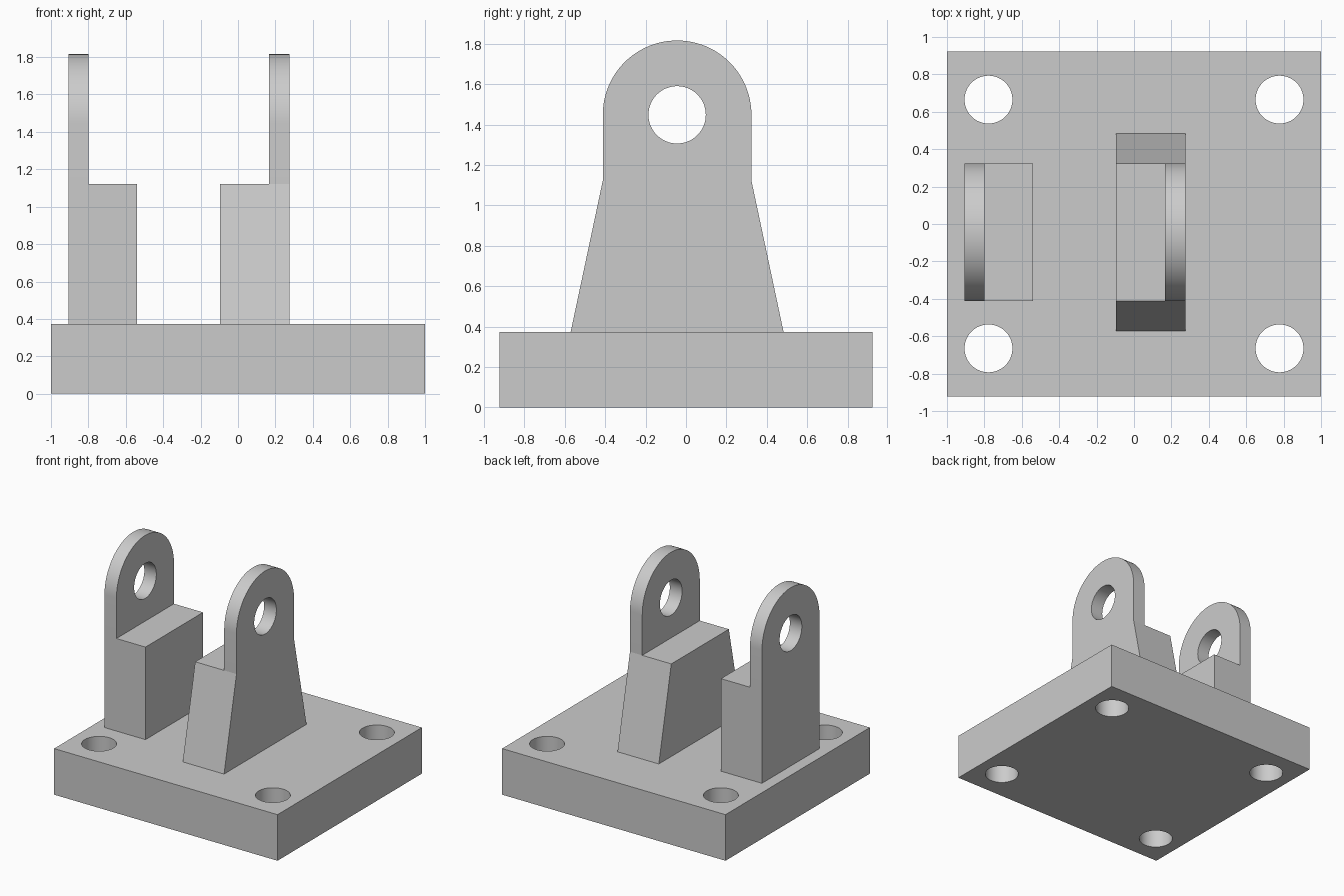
import bpy, bmesh, math
from mathutils import Vector

if "Cube" in bpy.data.objects:
    bpy.data.objects.remove(bpy.data.objects["Cube"])

grey = bpy.data.materials.new("light grey")
grey.diffuse_color = (0.6, 0.6, 0.6, 1)
grey.use_nodes = True
grey.node_tree.nodes["Principled BSDF"].inputs["Base Color"].default_value = grey.diffuse_color


def arc(cx, cy, r, start=0.0, end=2 * math.pi, n=64):
    """Points along an arc; a full circle leaves out the repeated last point."""
    full = abs(end - start - 2 * math.pi) < 1e-6
    steps = n if full else n + 1
    return [(cx + r * math.cos(start + (end - start) * i / n),
             cy + r * math.sin(start + (end - start) * i / n)) for i in range(steps)]


def prism(name, loops, place, near, far, open_bottom=False):
    """Extrude an outline (first loop) with holes (other loops) from near to far."""
    bm = bmesh.new()
    caps = ([], [])
    for loop in loops:
        rings = [[bm.verts.new(place(a, b, d)) for a, b in loop] for d in (near, far)]
        n = len(loop)
        for i in range(n):
            j = (i + 1) % n
            bm.faces.new((rings[0][i], rings[0][j], rings[1][j], rings[1][i]))
        for cap, ring in zip(caps, rings):
            cap += [bm.edges.get((ring[i], ring[(i + 1) % n])) for i in range(n)]
    for cap in caps:
        bmesh.ops.triangle_fill(bm, edges=cap, use_beauty=True)
    bmesh.ops.recalc_face_normals(bm, faces=bm.faces[:])
    if open_bottom:  # drop the hidden face that rests on the part below
        low = min(v.co.z for v in bm.verts)
        hidden = [f for f in bm.faces if all(v.co.z < low + 1e-4 for v in f.verts)]
        bmesh.ops.delete(bm, geom=hidden, context='FACES')
    mesh = bpy.data.meshes.new(name)
    bm.to_mesh(mesh)
    bm.free()
    mesh.materials.append(grey)
    ob = bpy.data.objects.new(name, mesh)
    bpy.context.collection.objects.link(ob)
    bpy.ops.object.select_all(action='DESELECT')
    ob.select_set(True)
    bpy.context.view_layer.objects.active = ob
    bpy.ops.object.shade_smooth_by_angle(angle=math.radians(30))
    return ob


def flat(a, b, d):
    return Vector((a, b, d))


def upright(a, b, d):
    return Vector((d, a, b))


BASE_TOP, STEP, PIVOT = 0.373, 1.122, 1.448
MID, R = -0.044, 0.368

# Base plate with four bolt holes
bolt_holes = [arc(sx * 0.778, sy * 0.665, 0.128) for sx in (-1, 1) for sy in (-1, 1)]
prism("base_plate", [[(-1, -0.923), (1, -0.923), (1, 0.923), (-1, 0.923)]] + bolt_holes,
      flat, 0, BASE_TOP)

# Two brackets: a lower block (straight or flared foot) and a thin rounded ear
for side, foot, block, ear in (("left", R, (-0.907, -0.54), (-0.907, -0.80)),
                               ("right", 0.527, (-0.095, 0.275), (0.165, 0.275))):
    prism(side + "_block", [[(MID - foot, BASE_TOP), (MID + foot, BASE_TOP),
                             (MID + R, STEP), (MID - R, STEP)]],
          upright, *block, open_bottom=True)
    outline = [(MID - R, STEP), (MID + R, STEP)] + arc(MID, PIVOT, R, 0, math.pi, 48)
    prism(side + "_ear", [outline, arc(MID, PIVOT, 0.142)], upright, *ear, open_bottom=True)
